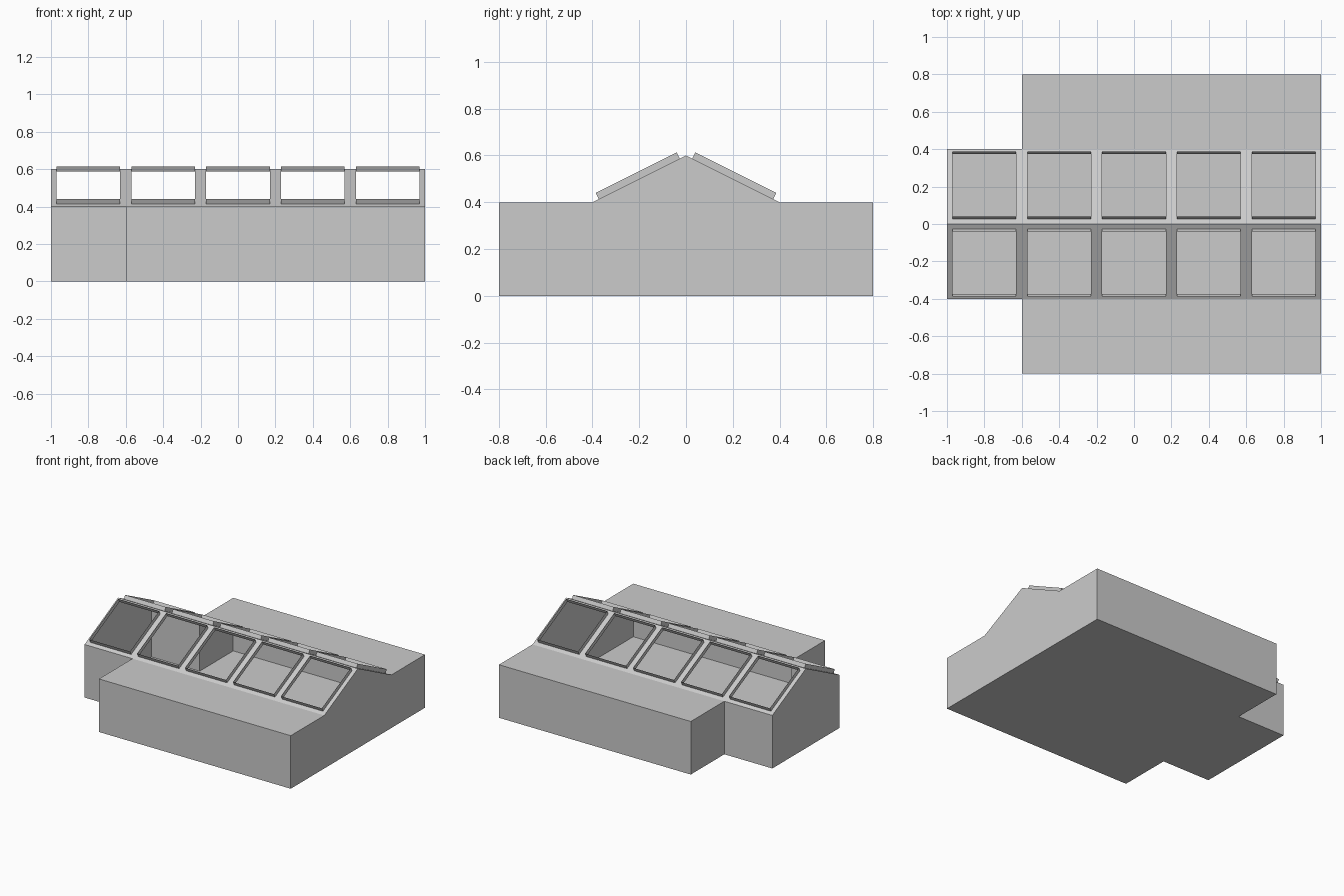
import bpy, bmesh
from math import radians

if "Cube" in bpy.data.objects:
    bpy.data.objects.remove(bpy.data.objects["Cube"])

EAVE, RIDGE, HALF = 0.4, 0.6, 0.4   # wall height, ridge height, half roof span
BAYS = 5
LIP = 0.03                          # skylight inset and curb height


def add_face(bm, pts):
    return bm.faces.new([bm.verts.new(p) for p in pts])


def finish(bm, name):
    mesh = bpy.data.meshes.new(name)
    bm.to_mesh(mesh)
    bm.free()
    obj = bpy.data.objects.new(name, mesh)
    bpy.context.collection.objects.link(obj)
    return obj


# Hollow building shell: floor, walls, gable ends and flat side roofs
plan = [(-1, -0.4), (-0.6, -0.4), (-0.6, -0.8), (1, -0.8), (1, -0.4),
        (1, 0.4), (1, 0.8), (-0.6, 0.8), (-0.6, 0.4), (-1, 0.4)]
bm = bmesh.new()
add_face(bm, [(x, y, 0) for x, y in reversed(plan)])
for (x0, y0), (x1, y1) in zip(plan, plan[1:] + plan[:1]):
    add_face(bm, [(x0, y0, 0), (x1, y1, 0), (x1, y1, EAVE), (x0, y0, EAVE)])
for s in (-1, 1):
    add_face(bm, [(s, -s * HALF, EAVE), (s, s * HALF, EAVE), (s, 0, RIDGE)])
    y0, y1 = sorted((s * 0.4, s * 0.8))
    add_face(bm, [(-0.6, y0, EAVE), (1, y0, EAVE), (1, y1, EAVE), (-0.6, y1, EAVE)])
bmesh.ops.remove_doubles(bm, verts=bm.verts, dist=1e-4)
bmesh.ops.dissolve_limit(bm, angle_limit=radians(1), verts=bm.verts, edges=bm.edges)
finish(bm, "building_shell")

# Pitched roof: one panel per bay, each opened into a raised skylight curb
bm = bmesh.new()
panels = []
step = 2 / BAYS
for i in range(BAYS):
    x0, x1 = -1 + i * step, -1 + (i + 1) * step
    panels.append(add_face(bm, [(x0, -HALF, EAVE), (x1, -HALF, EAVE), (x1, 0, RIDGE), (x0, 0, RIDGE)]))
    panels.append(add_face(bm, [(x1, HALF, EAVE), (x0, HALF, EAVE), (x0, 0, RIDGE), (x1, 0, RIDGE)]))
bm.normal_update()
bmesh.ops.inset_individual(bm, faces=panels, thickness=LIP, use_even_offset=True)
bm.normal_update()
for f in panels:
    normal = f.normal.copy()
    top = bmesh.ops.extrude_discrete_faces(bm, faces=[f])["faces"][0]
    bmesh.ops.translate(bm, verts=top.verts, vec=normal * LIP)
    bmesh.ops.delete(bm, geom=[top], context='FACES_ONLY')
bmesh.ops.remove_doubles(bm, verts=bm.verts, dist=1e-4)
finish(bm, "skylight_roof")
